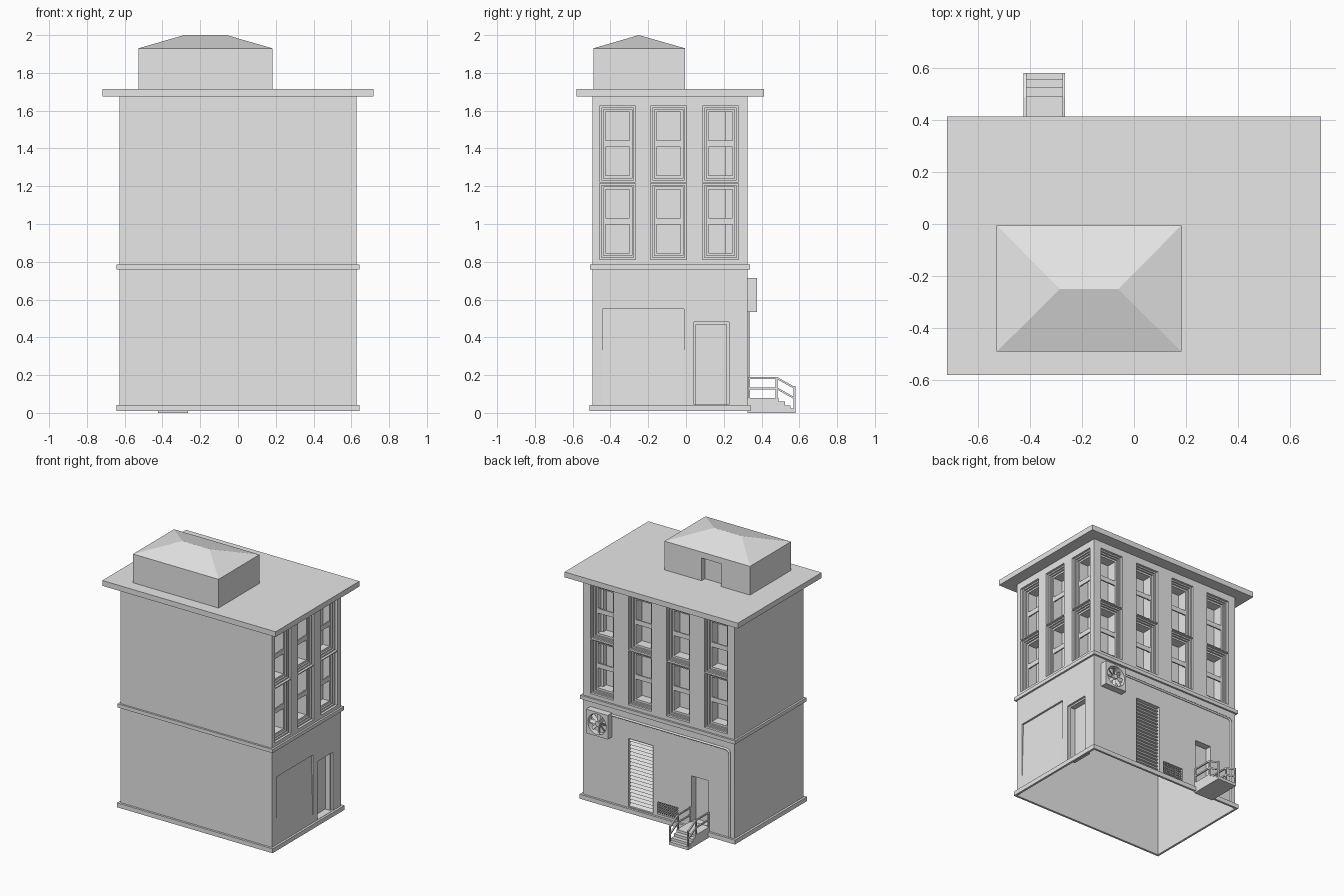
import bpy, bmesh, math
from mathutils import Vector, Matrix

if "Cube" in bpy.data.objects:
    bpy.data.objects.remove(bpy.data.objects["Cube"])

mat = bpy.data.materials.new("light_grey")
mat.diffuse_color = (0.8, 0.8, 0.8, 1)
mat.use_nodes = True
mat.node_tree.nodes["Principled BSDF"].inputs["Base Color"].default_value = mat.diffuse_color
BX, Y0, Y1 = 0.628, -0.495, 0.325          # building shell extents


def finish(name, bm, recalc=False):
    if recalc:
        bmesh.ops.recalc_face_normals(bm, faces=bm.faces)
    me = bpy.data.meshes.new(name)
    bm.to_mesh(me)
    bm.free()
    ob = bpy.data.objects.new(name, me)
    me.materials.append(mat)
    bpy.context.collection.objects.link(ob)
    return ob


def face(bm, pts, hint):
    f = bm.faces.new([bm.verts.new(p) for p in pts])
    f.normal_update()
    if f.normal.dot(Vector(hint)) < 0:
        f.normal_flip()


def box(bm, x0, x1, y0, y1, z0, z1, rot=None):
    m = Matrix.Translation(((x0+x1)/2, (y0+y1)/2, (z0+z1)/2))
    if rot:
        m = m @ rot
    m = m @ Matrix.Diagonal((x1-x0, y1-y0, z1-z0, 1))
    bmesh.ops.create_cube(bm, size=1, matrix=m)


class Wall:
    """Flat wall with recessed openings; d is depth behind the wall plane."""
    def __init__(self, bm, axis, pos):
        self.bm, self.axis, self.pos = bm, axis, pos
        self.n = Vector((1, 0, 0)) if axis == 'x' else Vector((0, 1, 0))

    def p(self, u, z, d):
        return Vector((self.pos-d, u, z) if self.axis == 'x' else (u, self.pos-d, z))

    def panel(self, r, d, holes=()):
        us = sorted({v for q in (r, *holes) for v in q[:2]})
        zs = sorted({v for q in (r, *holes) for v in q[2:]})
        for a, b in zip(us, us[1:]):
            for c, e in zip(zs, zs[1:]):
                u, z = (a+b)/2, (c+e)/2
                if not any(h[0] < u < h[1] and h[2] < z < h[3] for h in holes):
                    face(self.bm, [self.p(a, c, d), self.p(b, c, d), self.p(b, e, d), self.p(a, e, d)], self.n)

    def sides(self, r, d0, d1):
        a, b, c, e = r
        mid = self.p((a+b)/2, (c+e)/2, (d0+d1)/2)
        cs = [(a, c), (b, c), (b, e), (a, e)]
        for s, t in zip(cs, cs[1:]+cs[:1]):
            pts = [self.p(*s, d0), self.p(*t, d0), self.p(*t, d1), self.p(*s, d1)]
            face(self.bm, pts, mid - sum(pts, Vector())/4)

    def recess(self, r, d0, d1):
        self.sides(r, d0, d1)
        self.panel(r, d1)

    def window(self, r):
        a, b, c, e = r
        r1 = (a+.01, b-.01, c+.01, e-.01)
        r2 = (a+.02, b-.02, c+.02, e-.02)
        self.sides(r, 0, .018)
        self.panel(r, .018, [r1])
        self.sides(r1, .018, .03)
        self.panel(r1, .03, [r2])
        self.sides(r2, .03, .042)
        m = (a+b)/2
        panes = [(m-.063, m+.063, c+k, c+k+.15) for k in (.035, .22)]
        self.panel(r2, .042, panes)
        self.sides(panes[0], .042, .052)
        self.sides(panes[1], .042, .052)
        inner = (m-.063, m+.063, c+.035, c+.37)       # shallow room behind the sash
        self.panel(inner, .052, panes)
        self.recess(inner, .052, .115)


def windows(centres):
    return [(c-.095, c+.095, z, z+.403) for c in centres for z in (.812, 1.222)]


# Main shell, open underneath
bm = bmesh.new()
for x in (-BX, BX):
    if x < 0:
        face(bm, [(x, Y0, .01), (x, Y1, .01), (x, Y1, 1.68), (x, Y0, 1.68)], (-1, 0, 0))
face(bm, [(-BX, Y0, .01), (BX, Y0, .01), (BX, Y0, 1.68), (-BX, Y0, 1.68)], (0, -1, 0))

# Right wall: windows, garage panel, side door
w = Wall(bm, 'x', BX)
wins = windows([-.362, -.092, .183])
garage, door = (-.443, -.01, .05, .55), (.042, .227, .045, .48)
w.panel((Y0, Y1, .01, 1.68), 0, wins + [garage, door])
for r in wins:
    w.window(r)
a, b, c, e = garage                                    # panel leaning back at the top
D = .014
face(bm, [w.p(a, c, 0), w.p(b, c, 0), w.p(b, e, D), w.p(a, e, D)], w.n)
face(bm, [w.p(a, e, 0), w.p(b, e, 0), w.p(b, e, D), w.p(a, e, D)], (0, 0, -1))
for u, s in ((a, 1), (b, -1)):
    face(bm, [w.p(u, c, 0), w.p(u, e, 0), w.p(u, e, D)], (0, s, 0))
leaf = (door[0]+.012, door[1]-.012, .045, .468)
w.sides(door, 0, .015)
w.panel(door, .015, [leaf])
w.recess(leaf, .015, .055)

# Back wall: windows, shutter, vent, door
w = Wall(bm, 'y', Y1)
wins = windows([.47, .155, -.16, -.475])
shutter, vent, bdoor = (.045, .25, .05, .56), (-.16, .01, .06, .15), (-.41, -.275, .08, .42)
w.panel((-BX, BX, .01, 1.68), 0, wins + [shutter, vent, bdoor])
for r in wins:
    w.window(r)
w.recess(shutter, 0, .035)
w.recess(vent, 0, .03)
w.recess(bdoor, 0, .05)
finish("building_shell", bm)

# Shutter slats
bm = bmesh.new()
N, (a, b, c, e) = 20, shutter
for i in range(N):
    z, z2 = c+(e-c)*i/N, c+(e-c)*(i+1)/N
    face(bm, [w.p(a, z, .014), w.p(b, z, .014), w.p(b, z2, .032), w.p(a, z2, .032)], w.n)
    face(bm, [w.p(a, z, .014), w.p(b, z, .014), w.p(b, z, .032), w.p(a, z, .032)], (0, 0, -1))
finish("shutter_slats", bm)

# Vent grille
bm = bmesh.new()
a, b, c, e = vent
for i in range(1, 10):
    x = a+(b-a)*i/10
    box(bm, x-.002, x+.002, Y1-.014, Y1-.008, c, e)
for i in range(1, 5):
    z = c+(e-c)*i/5
    box(bm, a, b, Y1-.015, Y1-.007, z-.003, z+.003)
finish("vent_grille", bm)


# Base and middle trim bands (hollow rings)
def band(name, z0, z1, o):
    bm = bmesh.new()
    for s in (-1, 1):
        box(bm, min(s*BX, s*(BX+o)), max(s*BX, s*(BX+o)), Y0-o, Y1+o, z0, z1)
    box(bm, -BX, BX, Y0-o, Y0, z0, z1)
    box(bm, -BX, BX, Y1, Y1+o, z0, z1)
    finish(name, bm)


band("base_band", .01, .043, .016)
band("middle_band", .758, .785, .014)

# Roof slab
bm = bmesh.new()
box(bm, -.718, .718, -.58, .412, 1.675, 1.715)
finish("roof_slab", bm)

# Rooftop hut with hipped roof and recessed door
bm = bmesh.new()
hx0, hx1, hy0, hy1, h0, h1 = -.527, .182, -.49, -.005, 1.715, 1.93
for x, s in ((hx0, -1), (hx1, 1)):
    face(bm, [(x, hy0, h0), (x, hy1, h0), (x, hy1, h1), (x, hy0, h1)], (s, 0, 0))
face(bm, [(hx0, hy0, h0), (hx1, hy0, h0), (hx1, hy0, h1), (hx0, hy0, h1)], (0, -1, 0))
w = Wall(bm, 'y', hy1)
hd = (-.285, -.125, h0, 1.885)
w.panel((hx0, hx1, h0, h1), 0, [hd])
w.recess(hd, 0, .04)
r0, r1 = Vector((-.285, -.25, 2)), Vector((-.06, -.25, 2))
A, B, C, E = (Vector(p) for p in ((hx0, hy0, h1), (hx1, hy0, h1), (hx1, hy1, h1), (hx0, hy1, h1)))
for pts in ([A, B, r1, r0], [C, E, r0, r1], [B, C, r1], [E, A, r0]):
    face(bm, pts, (0, 0, 1))
finish("rooftop_hut", bm)

# Fan unit: square housing with a round well
bm = bmesh.new()
fx, fz, fy, hs, R, n = .475, .625, .376, .09, .076, 32
ring = []
for i in range(n):
    t = 2*math.pi*i/n
    cx, cz = math.cos(t), math.sin(t)
    k = hs/max(abs(cx), abs(cz))
    ring.append([bm.verts.new(p) for p in (
        (fx+k*cx, Y1, fz+k*cz), (fx+k*cx, fy, fz+k*cz),
        (fx+R*cx, fy, fz+R*cz), (fx+R*cx, Y1+.008, fz+R*cz))])
for i in range(n):
    p, q = ring[i], ring[(i+1) % n]
    for j in range(3):
        bm.faces.new((p[j], p[j+1], q[j+1], q[j]))
bm.faces.new([v[3] for v in ring])
bm.faces.new([v[0] for v in ring])
finish("fan_housing", bm, True)

bm = bmesh.new()
bmesh.ops.create_cone(bm, cap_ends=True, segments=16, radius1=.018, radius2=.018, depth=.035,
                      matrix=Matrix.Translation((fx, fy-.022, fz)) @ Matrix.Rotation(math.pi/2, 4, 'X'))
for i in range(8):
    m = (Matrix.Translation((fx, fy-.022, fz)) @ Matrix.Rotation(i*math.pi/4, 4, 'Y')
         @ Matrix.Translation((.043, 0, 0)) @ Matrix.Rotation(.5, 4, 'X') @ Matrix.Diagonal((.058, .003, .024, 1)))
    bmesh.ops.create_cube(bm, size=1, matrix=m)
finish("fan_blades", bm)

# Conduit from the fan along and down the back wall
cu = bpy.data.curves.new("conduit", 'CURVE')
cu.dimensions = '3D'
cu.bevel_depth, cu.bevel_resolution = .008, 2
pts = [(.39, .7)] + [(-.56-.03*math.sin(t), .67+.03*math.cos(t))
                     for t in (i*math.pi/8 for i in range(5))] + [(-.59, .04)]
sp = cu.splines.new('POLY')
sp.points.add(len(pts)-1)
for q, (x, z) in zip(sp.points, pts):
    q.co = (x, Y1+.003, z, 1)
cu.materials.append(mat)
bpy.context.collection.objects.link(bpy.data.objects.new("conduit", cu))

# Back steps and landing
bm = bmesh.new()
SX0, SX1 = -.423, -.265
prof = [(Y1, 0), (.58, 0), (.58, .022), (.554, .022), (.554, .04), (.523, .04),
        (.523, .06), (.49, .06), (.49, .078), (Y1, .078)]
f = bm.faces.new([bm.verts.new((SX0, y, z)) for y, z in prof])
g = bmesh.ops.extrude_face_region(bm, geom=[f])['geom']
bmesh.ops.translate(bm, vec=(SX1-SX0, 0, 0), verts=[v for v in g if isinstance(v, bmesh.types.BMVert)])
finish("back_steps", bm, True)

# Handrails: posts, level rails and sloping rails on both sides
bm = bmesh.new()
T = .01
for x in (SX0, SX1-T):
    for y, z0, z1 in ((.328, .07, .19), (.475, .06, .19), (.57, .01, .142)):
        box(bm, x, x+T, y, y+T, z0, z1)
    for z in (.18, .125):
        box(bm, x, x+T, .328, .485, z, z+T)
        L, ang = math.hypot(.098, .055), -math.atan2(.055, .098)
        zc = z+T/2-.0265
        box(bm, x, x+T, .528-L/2, .528+L/2, zc-T/2, zc+T/2, Matrix.Rotation(ang, 4, 'X'))
finish("step_handrails", bm)
